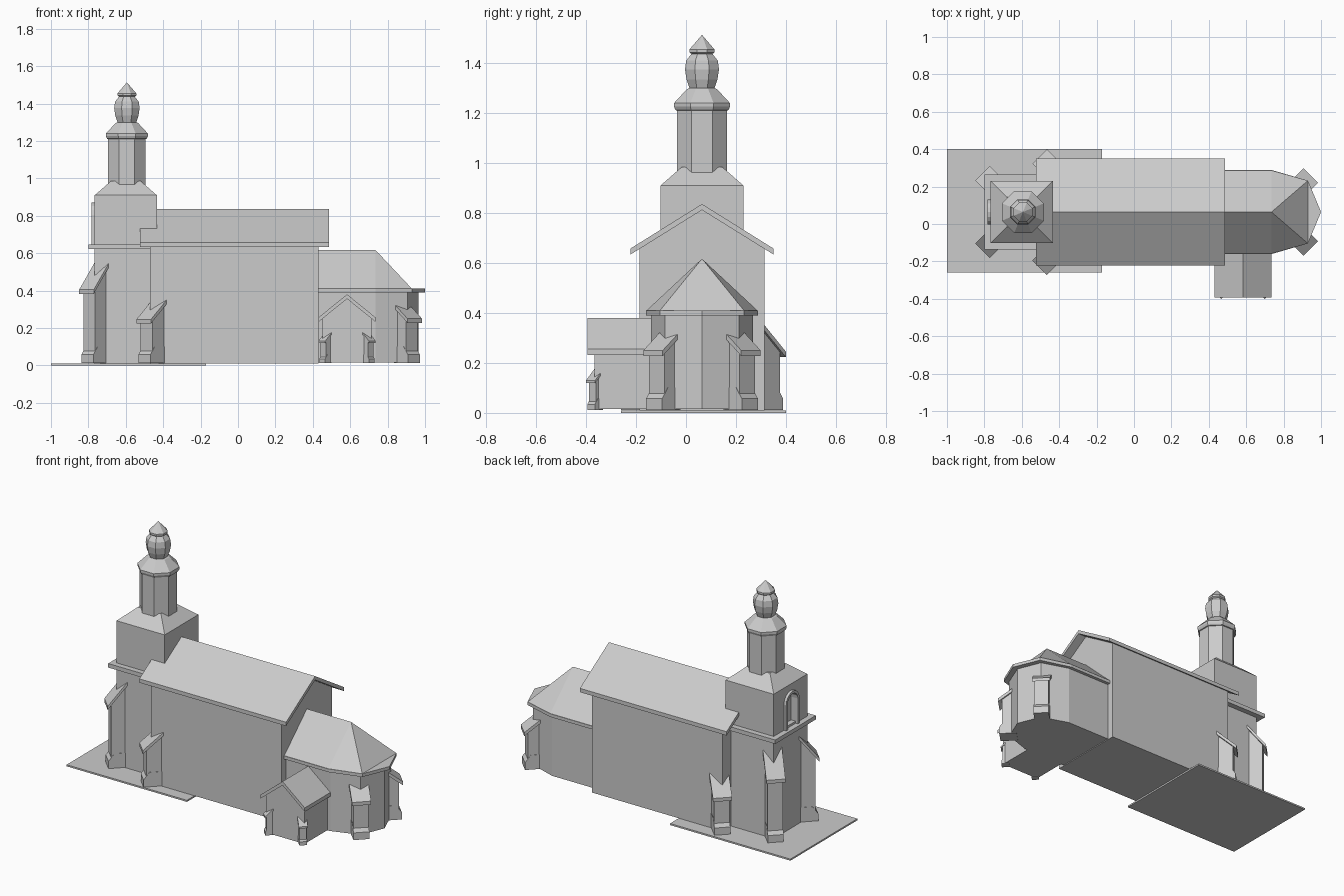
import bpy, bmesh, math
from mathutils import Vector

if "Cube" in bpy.data.objects:
    bpy.data.objects.remove(bpy.data.objects["Cube"])

CY = 0.064          # y of the building's long axis
TX = -0.6           # x of the tower centre


def mesh(name, parts):
    """One object from a list of (verts, faces) shells."""
    bm = bmesh.new()
    for verts, faces in parts:
        vs = [bm.verts.new(v) for v in verts]
        for f in faces:
            bm.faces.new([vs[i] for i in f])
    bmesh.ops.recalc_face_normals(bm, faces=bm.faces)
    me = bpy.data.meshes.new(name)
    bm.to_mesh(me)
    bm.free()
    ob = bpy.data.objects.new(name, me)
    bpy.context.collection.objects.link(ob)
    return ob


def loft(a, b):
    """Closed shell between two matching outlines."""
    n = len(a)
    faces = [[i, (i + 1) % n, n + (i + 1) % n, n + i] for i in range(n)]
    return a + b, faces + [list(range(n))[::-1], list(range(n, 2 * n))]


def along_x(p, x0, x1):
    return loft([(x0, y, z) for y, z in p], [(x1, y, z) for y, z in p])


def along_y(p, y0, y1):
    return loft([(x, y0, z) for x, z in p], [(x, y1, z) for x, z in p])


def along_z(p, z0, z1):
    return loft([(x, y, z0) for x, y in p], [(x, y, z1) for x, y in p])


def rect(cx, cy, hx, hy):
    return [(cx - hx, cy - hy), (cx + hx, cy - hy), (cx + hx, cy + hy), (cx - hx, cy + hy)]


def gable(c, half, base, eave, ridge):
    return [(c - half, base), (c + half, base), (c + half, eave), (c, ridge), (c - half, eave)]


def chevron(c, half, eave, ridge, t):
    return [(c - half, eave), (c, ridge), (c + half, eave),
            (c + half, eave - t), (c, ridge - t), (c - half, eave - t)]


def buttress(name, tip, direction, run, z_tip, z_top, w, s=1.0):
    """Diagonal buttress: shaft, sloping cap slab, sloped foot."""
    d = Vector((direction[0], direction[1], 0)).normalized()
    side = Vector((-d.y, d.x, 0))
    o = Vector((tip[0], tip[1], 0))

    def part(profile, hw):
        return loft(*[[tuple(o + d * r + side * k + Vector((0, 0, z))) for r, z in profile]
                      for k in (-hw, hw)])
    t = 0.022 * s
    inset = 0.022 * s
    slope = (z_top - z_tip) / run
    shaft = part([(-inset, 0.012), (-inset, z_tip + slope * inset - t / 2),
                  (-run, z_top - t / 2), (-run, 0.012)], w * 0.8)
    cap = part([(0, z_tip), (0, z_tip - t), (-run, z_top - t), (-run, z_top)], w)
    foot = part([(-0.006 * s, 0.012), (-0.006 * s, 0.012 + 0.045 * s),
                 (-0.04 * s, 0.012 + 0.09 * s), (-run, 0.012 + 0.09 * s), (-run, 0.012)], w * 0.83)
    return mesh(name, [shaft, cap, foot])


def arch(hw, z0, z1, n=8):
    """Round-headed outline in (y, z), open at the bottom."""
    zc = z1 - hw
    pts = [(CY + hw * math.cos(math.pi * i / n), zc + hw * math.sin(math.pi * i / n)) for i in range(n + 1)]
    return [(CY + hw, z0)] + pts + [(CY - hw, z0)]


# Ground slab
mesh("base_slab", [along_z(rect(-0.585, 0.07, 0.415, 0.33), 0, 0.01)])

# Nave with gabled roof
mesh("nave_walls", [along_x(gable(CY, 0.25, 0.01, 0.66, 0.82), -0.47, 0.43)])
mesh("nave_roof", [along_x(chevron(CY, 0.286, 0.658, 0.836, 0.024), -0.525, 0.487)])

# Tower: lower stage, cornice, upper stage and pyramid roof
mesh("tower_lower", [along_z(rect(TX, CY, 0.166, 0.166), 0.01, 0.64)])
mesh("tower_cornice", [along_z(rect(TX, CY, 0.2, 0.2), 0.622, 0.647)])
upper = mesh("tower_upper", [along_z(rect(TX, CY, 0.166, 0.166), 0.64, 0.91)])
mesh("tower_roof", [loft([(x, y, 0.91) for x, y in rect(TX, CY, 0.166, 0.166)],
                         [(x, y, 0.985) for x, y in rect(TX, CY, 0.08, 0.08)])])

# Arched belfry niche on the west face
cutter = mesh("niche_cutter", [along_x(arch(0.05, 0.66, 0.855), -0.8, -0.735)])
cutter.hide_render = True
mod = upper.modifiers.new("niche", "BOOLEAN")
mod.object = cutter
mod.solver = "EXACT"
bpy.context.view_layer.objects.active = upper
bpy.ops.object.modifier_apply(modifier="niche")
bpy.data.objects.remove(cutter)
outer, inner = arch(0.066, 0.645, 0.871), arch(0.05, 0.645, 0.855)
mesh("niche_frame", [along_x([outer[i], outer[i + 1], inner[i + 1], inner[i]], -0.782, -0.76)
                     for i in range(len(outer) - 1)])

# Octagonal lantern, onion bulb and finial: (flat-side radius, z)
profile = [(0.1, 0.93), (0.1, 1.21), (0.106, 1.212), (0.112, 1.226), (0.112, 1.24),
           (0.06, 1.296), (0.05, 1.3), (0.062, 1.335), (0.068, 1.375), (0.063, 1.41),
           (0.042, 1.437), (0.05, 1.443), (0.05, 1.455), (0.018, 1.492), (0.001, 1.512)]
rings = []
for r, z in profile:
    R = r / math.cos(math.pi / 8)
    rings += [(-0.594 + R * math.cos(math.pi * (i + 0.5) / 4),
               CY + R * math.sin(math.pi * (i + 0.5) / 4), z) for i in range(8)]
n = len(profile)
faces = [[k * 8 + i, k * 8 + (i + 1) % 8, k * 8 + 8 + (i + 1) % 8, k * 8 + 8 + i]
         for k in range(n - 1) for i in range(8)]
mesh("lantern_and_bulb", [(rings, faces + [list(range(8)), list(range(8 * n - 8, 8 * n))])])


# Apse: polygonal walls, eaves slab and hipped roof
def apse_plan(hw, xc, hc, xt):
    half = [(0.43, -hw), (0.735, -hw), (xc, -hc)]
    return [(x, CY + y) for x, y in half] + [(xt, CY)] + [(x, CY - y) for x, y in half[::-1]]


mesh("apse_walls", [along_z(apse_plan(0.205, 0.905, 0.148, 0.965), 0.015, 0.4)])
mesh("apse_eaves", [along_z(apse_plan(0.225, 0.93, 0.168, 1.0), 0.39, 0.41)])
roof = [(x, y, 0.41) for x, y in apse_plan(0.222, 0.93, 0.168, 1.0) if x < 0.95]
roof += [(0.43, CY, 0.617), (0.735, CY, 0.617)]
mesh("apse_roof", [(roof, [[0, 1, 7, 6], [1, 2, 7], [2, 3, 7], [3, 4, 7], [4, 5, 6, 7],
                           [5, 0, 6], [0, 5, 4, 3, 2, 1]])])

# Side porch
mesh("porch_walls", [along_y(gable(0.583, 0.132, 0.015, 0.25, 0.37), -0.366, -0.1)])
mesh("porch_roof", [along_y(chevron(0.583, 0.153, 0.256, 0.38, 0.024), -0.394, -0.08)])

# Buttresses, mirrored about the long axis
for m, tag in ((-1, "front"), (1, "back")):
    buttress("tower_buttress_" + tag, (-0.81, CY + m * 0.207), (-1, m), 0.13, 0.405, 0.567, 0.055)
    buttress("nave_buttress_" + tag, (-0.505, CY + m * 0.297), (-1, m), 0.12, 0.245, 0.35, 0.055)
    buttress("apse_buttress_" + tag, (0.945, CY + m * 0.196), (1, m), 0.11, 0.25, 0.335, 0.055)
for m, tag in ((-1, "left"), (1, "right")):
    buttress("porch_buttress_" + tag, (0.583 + m * 0.135, -0.382), (m, -1), 0.05, 0.13, 0.178, 0.026, 0.5)
